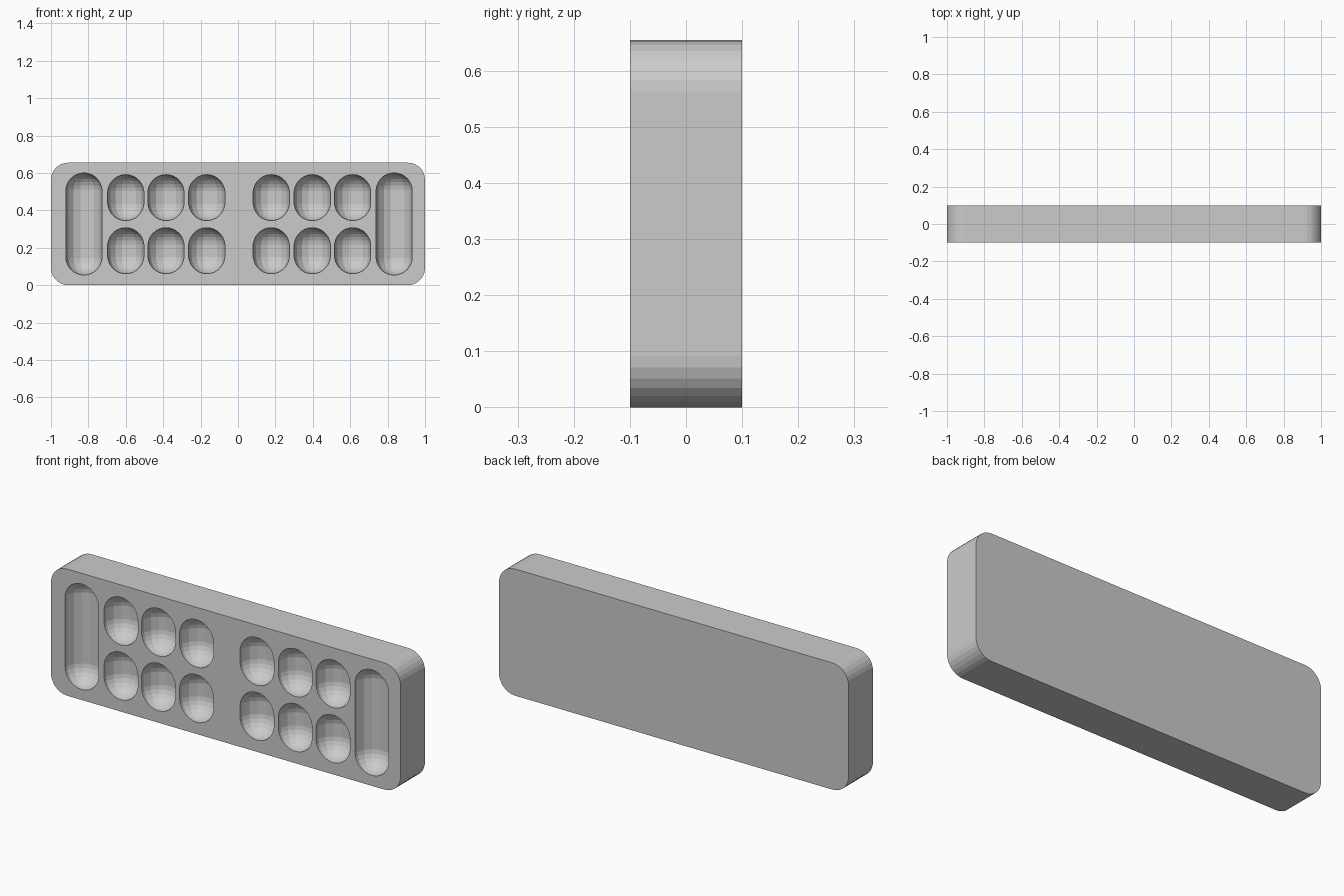
import bpy
import bmesh
import math
from mathutils import Matrix, Vector

if "Cube" in bpy.data.objects:
    bpy.data.objects.remove(bpy.data.objects["Cube"])

WIDTH, DEPTH, HEIGHT = 2.0, 0.2, 0.655
PIT_RADIUS = 0.099

grey = bpy.data.materials.new("grey")
grey.diffuse_color = (0.6, 0.6, 0.6, 1)
grey.use_nodes = True
grey.node_tree.nodes["Principled BSDF"].inputs["Base Color"].default_value = grey.diffuse_color


def add_object(name, bm):
    bmesh.ops.recalc_face_normals(bm, faces=bm.faces)
    mesh = bpy.data.meshes.new(name)
    bm.to_mesh(mesh)
    bm.free()
    mesh.materials.append(grey)
    obj = bpy.data.objects.new(name, mesh)
    bpy.context.collection.objects.link(obj)
    return obj


def add_pit(bm, x, z, half_length):
    """Upright capsule sunk half-way into the front face."""
    verts = bmesh.ops.create_uvsphere(
        bm, u_segments=16, v_segments=15, radius=PIT_RADIUS,
        matrix=Matrix.Rotation(math.pi / 16, 4, 'Z'))["verts"]
    stretch = half_length - PIT_RADIUS
    for v in verts:
        v.co.z += math.copysign(stretch, v.co.z)
        v.co += Vector((x, -DEPTH / 2 + 0.0005, z))


# Board: a slab with its four corners rounded
bm = bmesh.new()
bmesh.ops.create_cube(bm, size=1, matrix=Matrix.Translation((0, 0, HEIGHT / 2))
                      @ Matrix.Diagonal((WIDTH, DEPTH, HEIGHT, 1)))
corners = [e for e in bm.edges
           if abs(e.verts[0].co.y - e.verts[1].co.y) > 0.1]
bmesh.ops.bevel(bm, geom=corners, offset=0.092, offset_type='OFFSET',
                segments=7, profile=0.5, affect='EDGES')
board = add_object("game_board", bm)

# Pits: two rows of six small ones and a long store at each end
bm = bmesh.new()
for x in (-0.6, -0.385, -0.167, 0.178, 0.397, 0.613):
    for z in (0.184, 0.468):
        add_pit(bm, x, z, 0.123)
for x in (-0.824, 0.835):
    add_pit(bm, x, 0.327, 0.273)
cutter = add_object("pit_cutter", bm)
cutter.hide_render = True

# Carve the pits
carve = board.modifiers.new("carve_pits", 'BOOLEAN')
carve.operation = 'DIFFERENCE'
carve.solver = 'EXACT'
carve.object = cutter
bpy.context.view_layer.objects.active = board
board.select_set(True)
bpy.ops.object.modifier_apply(modifier=carve.name)
bpy.data.objects.remove(cutter)
